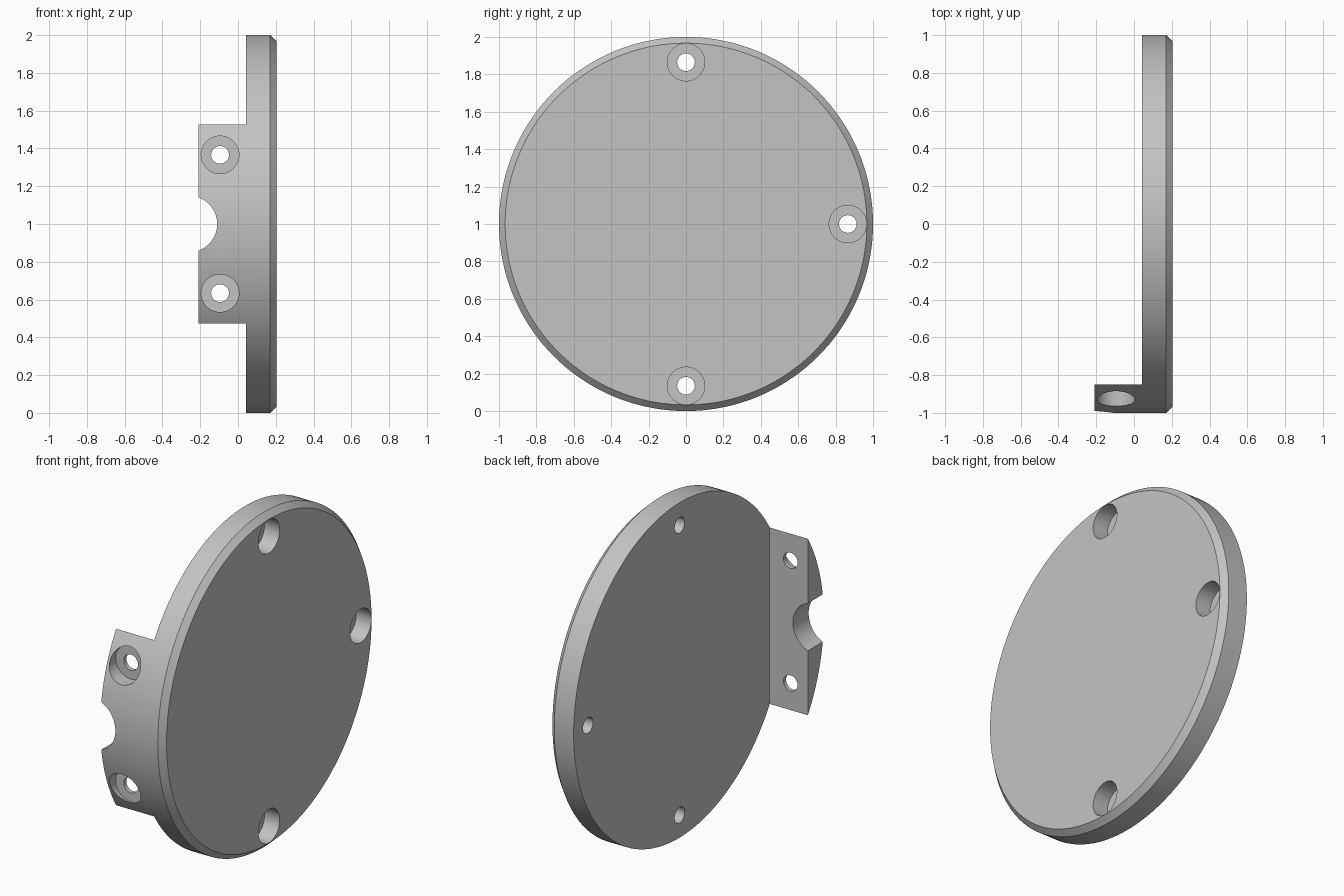
import bpy, bmesh, math
from mathutils import Vector, Matrix

if "Cube" in bpy.data.objects:
    bpy.data.objects.remove(bpy.data.objects["Cube"], do_unlink=True)

grey = bpy.data.materials.new("plain_grey")
grey.use_nodes = True
grey.diffuse_color = (0.55, 0.55, 0.55, 1)
grey.node_tree.nodes["Principled BSDF"].inputs["Base Color"].default_value = (0.55, 0.55, 0.55, 1)


def add_object(name, bm):
    bmesh.ops.recalc_face_normals(bm, faces=bm.faces)
    mesh = bpy.data.meshes.new(name)
    bm.to_mesh(mesh)
    bm.free()
    mesh.materials.append(grey)
    obj = bpy.data.objects.new(name, mesh)
    bpy.context.collection.objects.link(obj)
    return obj


def lathe(name, profile, origin, axis, sides):
    """Capped solid of revolution; profile is (radius, distance along axis)."""
    bm = bmesh.new()
    turn = Vector(axis).to_track_quat('Z', 'Y')
    rings = []
    for r, h in profile:
        angles = [2 * math.pi * i / sides for i in range(sides)]
        rings.append([bm.verts.new(Vector(origin) + turn @ Vector((r * math.cos(a), r * math.sin(a), h)))
                      for a in angles])
    for low, high in zip(rings, rings[1:]):
        for i in range(sides):
            j = (i + 1) % sides
            bm.faces.new((low[i], low[j], high[j], high[i]))
    bm.faces.new(rings[0][::-1])
    bm.faces.new(rings[-1])
    return add_object(name, bm)


def box(name, low, high):
    bm = bmesh.new()
    low, high = Vector(low), Vector(high)
    bmesh.ops.create_cube(bm, size=1, matrix=Matrix.Translation((low + high) / 2)
                          @ Matrix.Diagonal((*(high - low), 1)))
    return add_object(name, bm)


# Chamfered round cover, as deep as the mounting tab
cover = lathe("round_cover", [(1, -0.21), (1, 0.17), (0.967, 0.205)], (0, 0, 1), (1, 0, 0), 144)

# Cutaway that leaves the thin disc and the tab at the front
cutters = [box("tab_cutaway", (-0.5, -0.85, -0.5), (0.042, 1.5, 2.5))]

# Counterbored screw holes through the disc
for y, z in ((0, 1.865), (0, 0.135), (0.865, 1)):
    cutters.append(lathe("disc_screw_hole",
                         [(0.047, -0.1), (0.047, 0.105), (0.1, 0.105), (0.1, 0.3)],
                         (0, y, z), (1, 0, 0), 48))

# Counterbored screw holes through the tab
for side in (-1, 1):
    cutters.append(lathe("tab_screw_hole",
                         [(0.047, 0.7), (0.047, 0.875), (0.1, 0.875), (0.1, 1.2)],
                         (-0.095, 0, 1 + side * 0.366), (0, -1, 0), 48))

# Round notch in the tab edge
cutters.append(lathe("cable_notch", [(0.15, 0.7), (0.15, 1.2)], (-0.26, 0, 1), (0, -1, 0), 64))

bpy.ops.object.select_all(action='DESELECT')
bpy.context.view_layer.objects.active = cover
cover.select_set(True)
for cutter in cutters:
    cutter.hide_render = True
    mod = cover.modifiers.new(cutter.name, 'BOOLEAN')
    mod.operation = 'DIFFERENCE'
    mod.solver = 'EXACT'
    mod.object = cutter
    bpy.ops.object.modifier_apply(modifier=mod.name)
    bpy.data.objects.remove(cutter, do_unlink=True)

bpy.ops.object.shade_smooth_by_angle(angle=math.radians(30))
